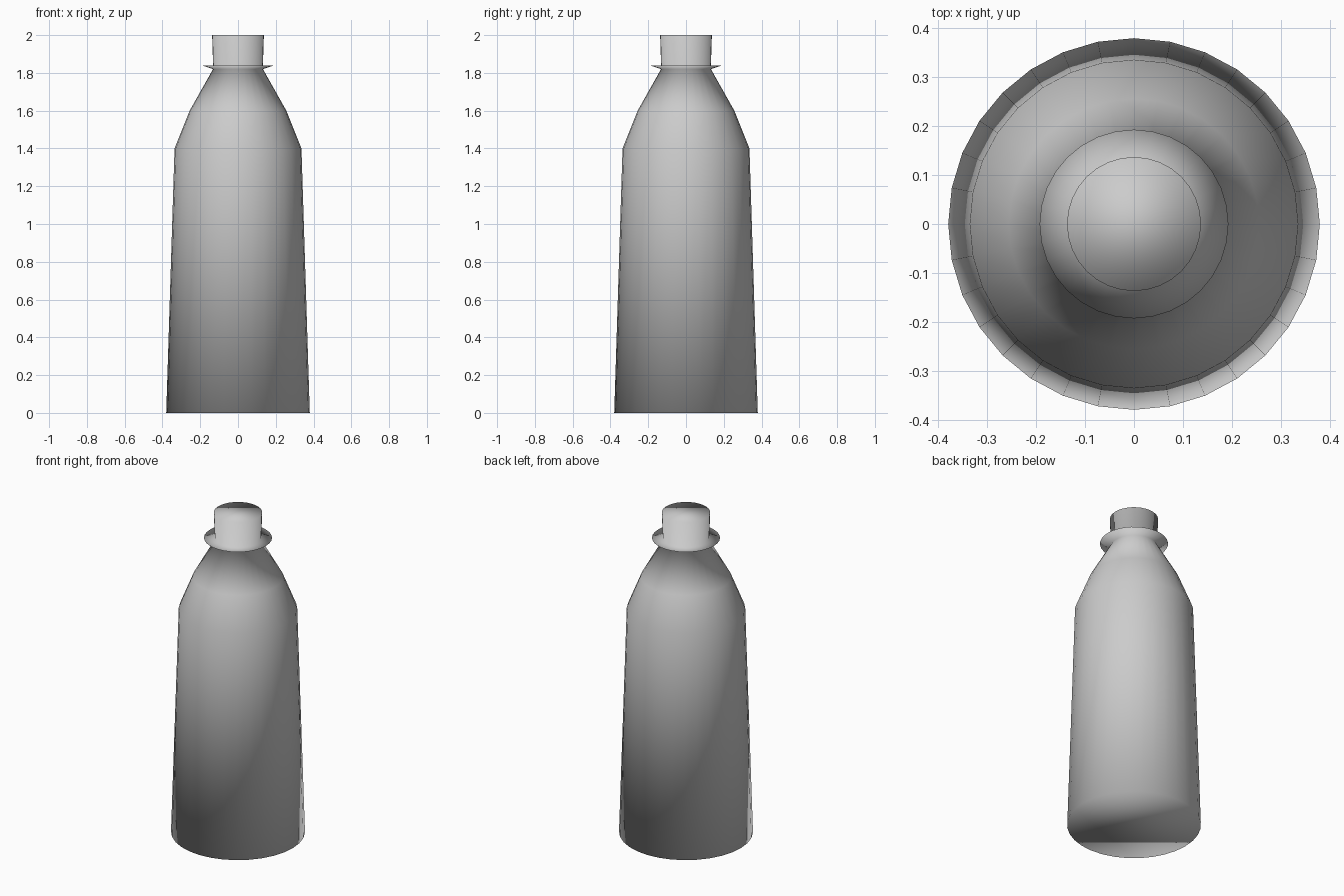
import bpy, bmesh
from math import cos, sin, pi

if "Cube" in bpy.data.objects:
    bpy.data.objects.remove(bpy.data.objects["Cube"])

SIDES = 32

# Bottle outline as (radius, height), from base to neck top
PROFILE = [(0.38, 0.0), (0.336, 1.4), (0.256, 1.6), (0.132, 1.82),
           (0.193, 1.84), (0.132, 1.84), (0.137, 2.0)]


def lathe(name, profile, sides):
    bm = bmesh.new()
    rings = [[bm.verts.new((r * cos(2 * pi * i / sides), r * sin(2 * pi * i / sides), z))
              for i in range(sides)] for r, z in profile]
    # Walls between neighbouring rings
    for low, high in zip(rings, rings[1:]):
        for i in range(sides):
            j = (i + 1) % sides
            bm.faces.new((low[i], low[j], high[j], high[i]))
    # Closed base and top
    bm.faces.new(rings[0][::-1])
    bm.faces.new(rings[-1])
    for f in bm.faces:
        f.smooth = True
    mesh = bpy.data.meshes.new(name)
    bm.to_mesh(mesh)
    bm.free()
    obj = bpy.data.objects.new(name, mesh)
    bpy.context.collection.objects.link(obj)
    return obj


# Body, shoulder, collar and capped neck in one smooth-shaded skin
lathe("bottle", PROFILE, SIDES)
